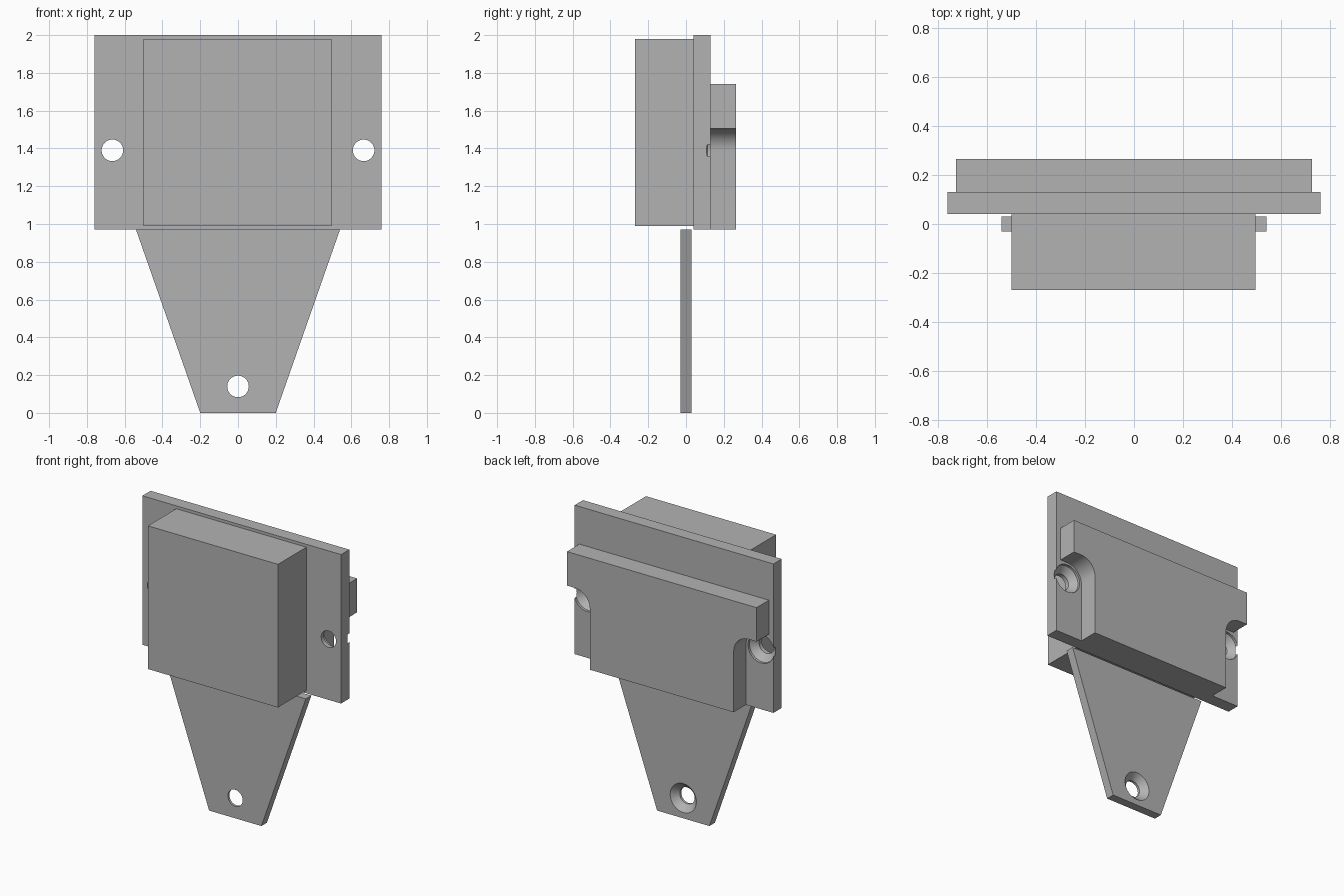
import bpy, bmesh, math

cube = bpy.data.objects.get("Cube")
if cube:
    bpy.data.objects.remove(cube, do_unlink=True)

# One plain grey for every part
grey = bpy.data.materials.new("mid grey")
grey.use_nodes = True
colour = (0.45, 0.45, 0.45, 1)
grey.diffuse_color = colour
grey.node_tree.nodes["Principled BSDF"].inputs["Base Color"].default_value = colour


def finish(name, bm):
    bmesh.ops.recalc_face_normals(bm, faces=bm.faces)
    mesh = bpy.data.meshes.new(name)
    bm.to_mesh(mesh)
    bm.free()
    mesh.materials.append(grey)
    obj = bpy.data.objects.new(name, mesh)
    bpy.context.collection.objects.link(obj)
    return obj


def slab(name, outline, y0, y1):
    """Extrude an x-z outline from y0 to y1."""
    bm = bmesh.new()
    face = bm.faces.new([bm.verts.new((x, y0, z)) for x, z in outline])
    new = bmesh.ops.extrude_face_region(bm, geom=[face])["geom"]
    verts = [v for v in new if isinstance(v, bmesh.types.BMVert)]
    bmesh.ops.translate(bm, verts=verts, vec=(0, y1 - y0, 0))
    return finish(name, bm)


def box(x0, x1, z0, z1):
    return [(x0, z0), (x1, z0), (x1, z1), (x0, z1)]


def drill(target, x, z, profile, sides=48):
    """Cut a turned (radius, y) profile out of the target."""
    bm = bmesh.new()
    rings = []
    for r, y in profile:
        angles = [math.tau * i / sides for i in range(sides)]
        rings.append([bm.verts.new((x + r * math.cos(a), y, z + r * math.sin(a)))
                      for a in angles])
    for a, b in zip(rings, rings[1:]):
        for i in range(sides):
            j = (i + 1) % sides
            bm.faces.new((a[i], a[j], b[j], b[i]))
    bm.faces.new(rings[0])
    bm.faces.new(rings[-1])
    cutter = finish("hole_cutter", bm)
    cutter.hide_render = True
    mod = target.modifiers.new("hole", 'BOOLEAN')
    mod.operation = 'DIFFERENCE'
    mod.solver = 'EXACT'
    mod.object = cutter
    bpy.context.view_layer.objects.active = target
    bpy.ops.object.modifier_apply(modifier=mod.name)
    bpy.data.objects.remove(cutter, do_unlink=True)


HOLE, HEAD = 0.057, 0.1
SCREW_X, SCREW_Z = 0.665, 1.39

# Mounting plate with a recessed countersunk hole at each side
plate = slab("mounting_plate", box(-0.76, 0.76, 0.97, 2.0), 0.04, 0.13)
for side in (-1, 1):
    drill(plate, side * SCREW_X, SCREW_Z,
          [(HOLE, 0), (HOLE, 0.07), (HEAD, 0.113), (HEAD, 0.2)])

# Front housing
front = slab("front_housing", box(-0.5, 0.495, 0.99, 1.98), -0.27, 0.04)

# Rear block with round-topped screw clearances at its lower corners
R = 0.115
arc = [(SCREW_X - R * math.cos(a), SCREW_Z + R * math.sin(a))
       for a in (math.pi / 2 * i / 12 for i in range(13))]
half = [(SCREW_X - R, 0.97)] + arc + [(0.725, SCREW_Z + R), (0.725, 1.74)]
rear = slab("rear_block", half + [(-x, z) for x, z in reversed(half)], 0.13, 0.265)

# Tapered lower tab with a countersunk hole
tab = slab("lower_tab", [(-0.2, 0), (0.2, 0), (0.54, 0.97), (-0.54, 0.97)], -0.03, 0.03)
drill(tab, 0, 0.14, [(HOLE, -0.1), (HOLE, -0.013), (HEAD, 0.03), (HEAD, 0.1)])

# Smooth curves, sharp corners
bpy.ops.object.select_all(action='DESELECT')
for obj in (plate, front, rear, tab):
    obj.select_set(True)
bpy.context.view_layer.objects.active = plate
bpy.ops.object.shade_smooth_by_angle(angle=math.radians(30))
